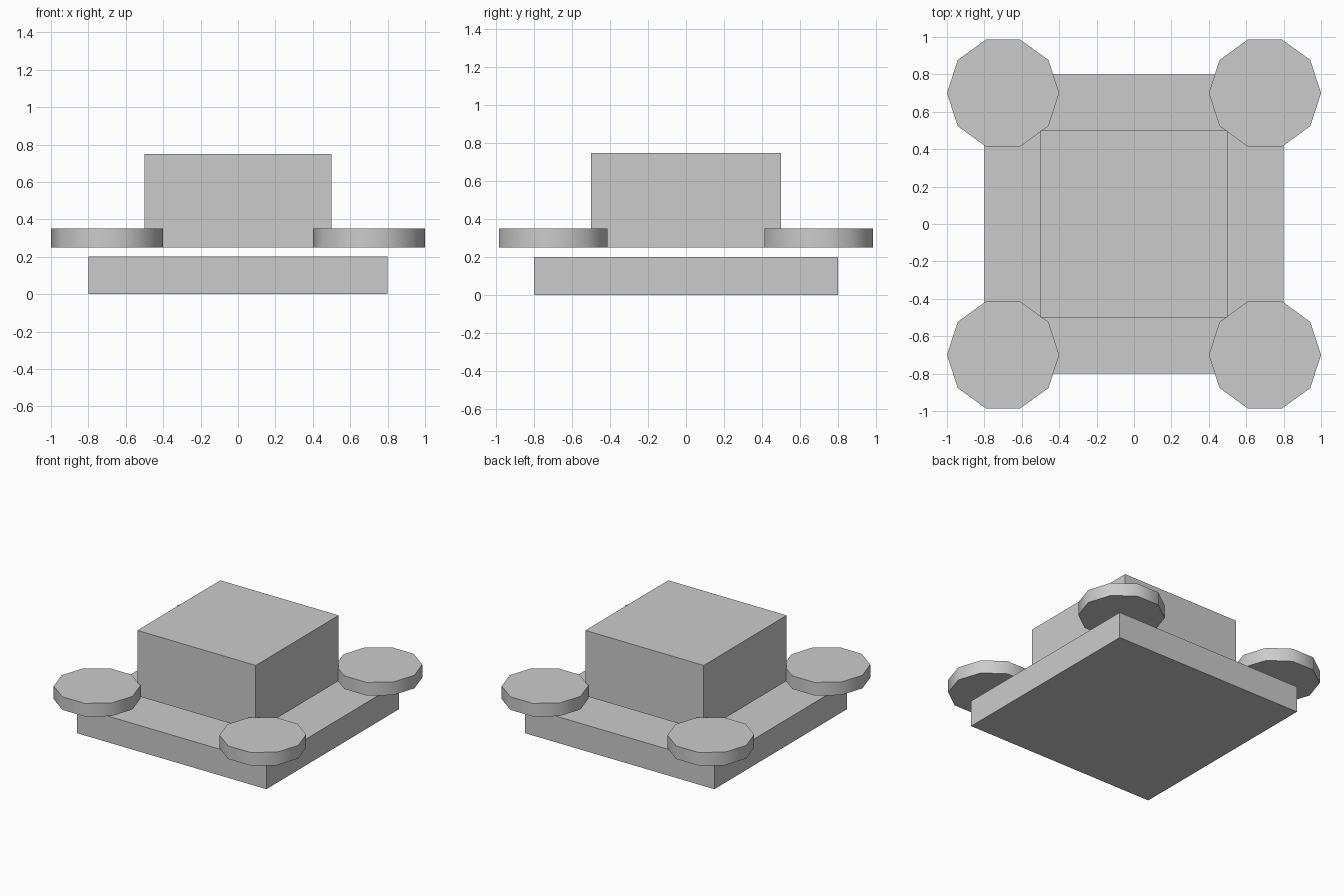
import bpy, math

if "Cube" in bpy.data.objects:
    bpy.data.objects.remove(bpy.data.objects["Cube"])


def box(name, size, z_bottom):
    bpy.ops.mesh.primitive_cube_add(size=1, location=(0, 0, z_bottom + size[2] / 2))
    ob = bpy.context.object
    ob.name = name
    ob.scale = size
    bpy.ops.object.transform_apply(location=False, rotation=False, scale=True)
    return ob


def disc(name, x, y):
    # ten-sided disc with a corner pointing along x
    bpy.ops.mesh.primitive_cylinder_add(vertices=10, radius=0.3, depth=0.1,
                                        location=(x, y, 0.3),
                                        rotation=(0, 0, math.pi / 2))
    ob = bpy.context.object
    ob.name = name
    bpy.ops.object.transform_apply(location=False, rotation=True, scale=False)
    # smooth rim, sharp top and bottom edges
    bpy.ops.object.shade_smooth_by_angle(angle=math.radians(40))
    return ob


# Base slab and floating upper block
box("base_plate", (1.6, 1.6, 0.2), 0.0)
box("upper_block", (1.0, 1.0, 0.5), 0.25)

# Corner discs
for y_name, y in (("front", -0.7), ("back", 0.7)):
    for x_name, x in (("left", -0.7), ("right", 0.7)):
        disc(f"{y_name}_{x_name}_disc", x, y)
